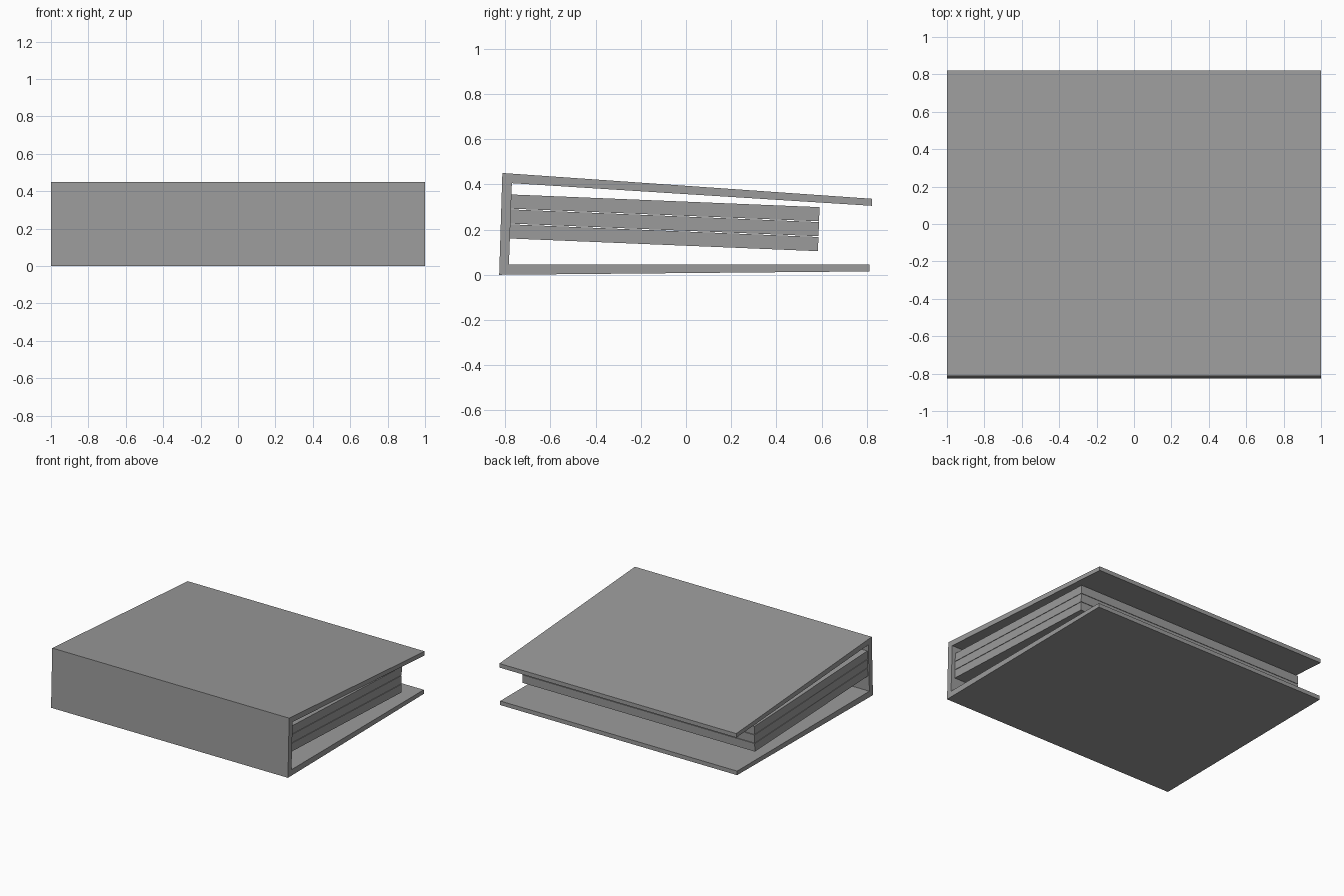
import bpy, bmesh

if "Cube" in bpy.data.objects:
    bpy.data.objects.remove(bpy.data.objects["Cube"])

grey = bpy.data.materials.new("mid grey")
grey.diffuse_color = (0.33, 0.33, 0.33, 1)
grey.use_nodes = True
grey.node_tree.nodes["Principled BSDF"].inputs["Base Color"].default_value = grey.diffuse_color


def extrude_profile(name, points, x0, x1):
    """Sweep a closed (y, z) profile along x."""
    bm = bmesh.new()
    face = bm.faces.new([bm.verts.new((x0, y, z)) for y, z in points])
    swept = bmesh.ops.extrude_face_region(bm, geom=[face])["geom"]
    verts = [v for v in swept if isinstance(v, bmesh.types.BMVert)]
    bmesh.ops.translate(bm, verts=verts, vec=(x1 - x0, 0, 0))
    bmesh.ops.recalc_face_normals(bm, faces=bm.faces)
    mesh = bpy.data.meshes.new(name)
    bm.to_mesh(mesh)
    bm.free()
    mesh.materials.append(grey)
    obj = bpy.data.objects.new(name, mesh)
    bpy.context.collection.objects.link(obj)


# Folded cover: bottom board, leaning spine, sloping top board
extrude_profile("cover", [
    (-0.826, 0.0), (0.812, 0.015), (0.812, 0.046), (-0.783, 0.046),
    (-0.77, 0.405), (0.822, 0.305), (0.822, 0.336), (-0.812, 0.45),
], -1, 1)

# Three page blocks stacked with thin gaps, parallel to the top board
thick, pitch = 0.0625, 0.066
for i in range(3):
    top = 0.355 - i * pitch
    lean = -0.0025 * i
    extrude_profile("page_block_%d" % (i + 1), [
        (-0.773 + lean, top), (-0.775 + lean, top - thick),
        (0.588 + lean, top - thick - 0.056), (0.591 + lean, top - 0.056),
    ], -0.99, 0.97)
